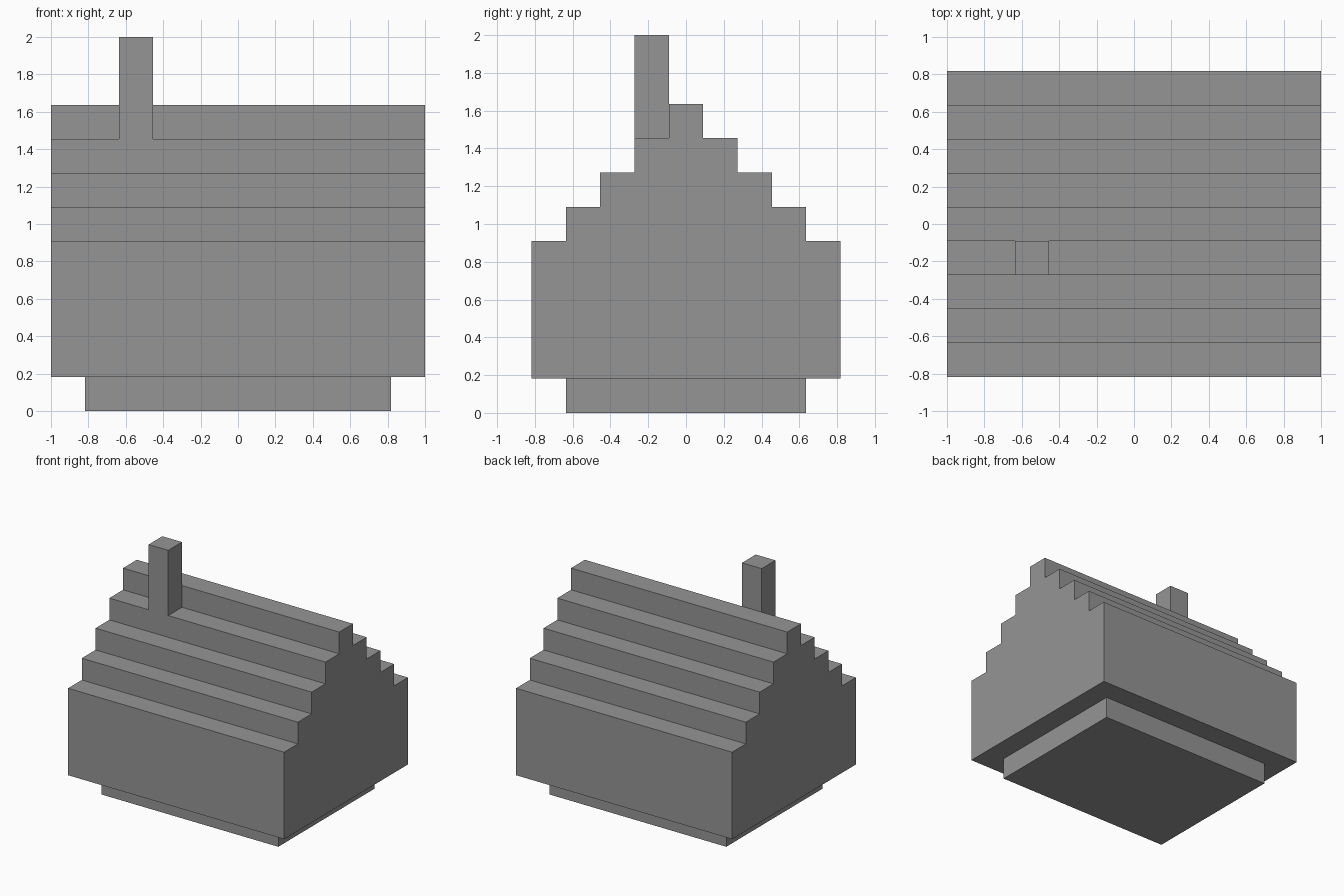
import bpy
import bmesh

cube = bpy.data.objects.get("Cube")
if cube:
    bpy.data.objects.remove(cube, do_unlink=True)

U = 2 / 11  # one block of the stepped grid

grey = bpy.data.materials.new("stone grey")
grey.use_nodes = True
colour = (0.3, 0.3, 0.3, 1)
grey.diffuse_color = colour
grey.node_tree.nodes["Principled BSDF"].inputs["Base Color"].default_value = colour


def extrude_profile(name, profile, x0, x1):
    """Extrude a (y, z) outline from x0 to x1, all measured in blocks."""
    bm = bmesh.new()
    face = bm.faces.new([bm.verts.new((x0 * U, y * U, z * U)) for y, z in profile])
    result = bmesh.ops.extrude_face_region(bm, geom=[face])
    moved = [v for v in result["geom"] if isinstance(v, bmesh.types.BMVert)]
    bmesh.ops.translate(bm, verts=moved, vec=((x1 - x0) * U, 0, 0))
    bmesh.ops.recalc_face_normals(bm, faces=bm.faces)
    mesh = bpy.data.meshes.new(name)
    bm.to_mesh(mesh)
    bm.free()
    mesh.materials.append(grey)
    obj = bpy.data.objects.new(name, mesh)
    bpy.context.collection.objects.link(obj)
    return obj


def block(name, x0, x1, y0, y1, z0, z1):
    return extrude_profile(name, [(y0, z0), (y1, z0), (y1, z1), (y0, z1)], x0, x1)


# Recessed foundation
block("foundation", -4.5, 4.5, -3.5, 3.5, 0, 1)

# Walls and stepped gable roof as one mirrored outline
half = [(4.5, 1), (4.5, 5)]
for step in range(4):
    y = 3.5 - step
    half += [(y, 5 + step), (y, 6 + step)]
outline = half + [(-y, z) for y, z in reversed(half)]
extrude_profile("house_body", outline, -5.5, 5.5)

# Chimney on the front roof slope
block("chimney", -3.5, -2.5, -1.5, -0.5, 8, 11)
